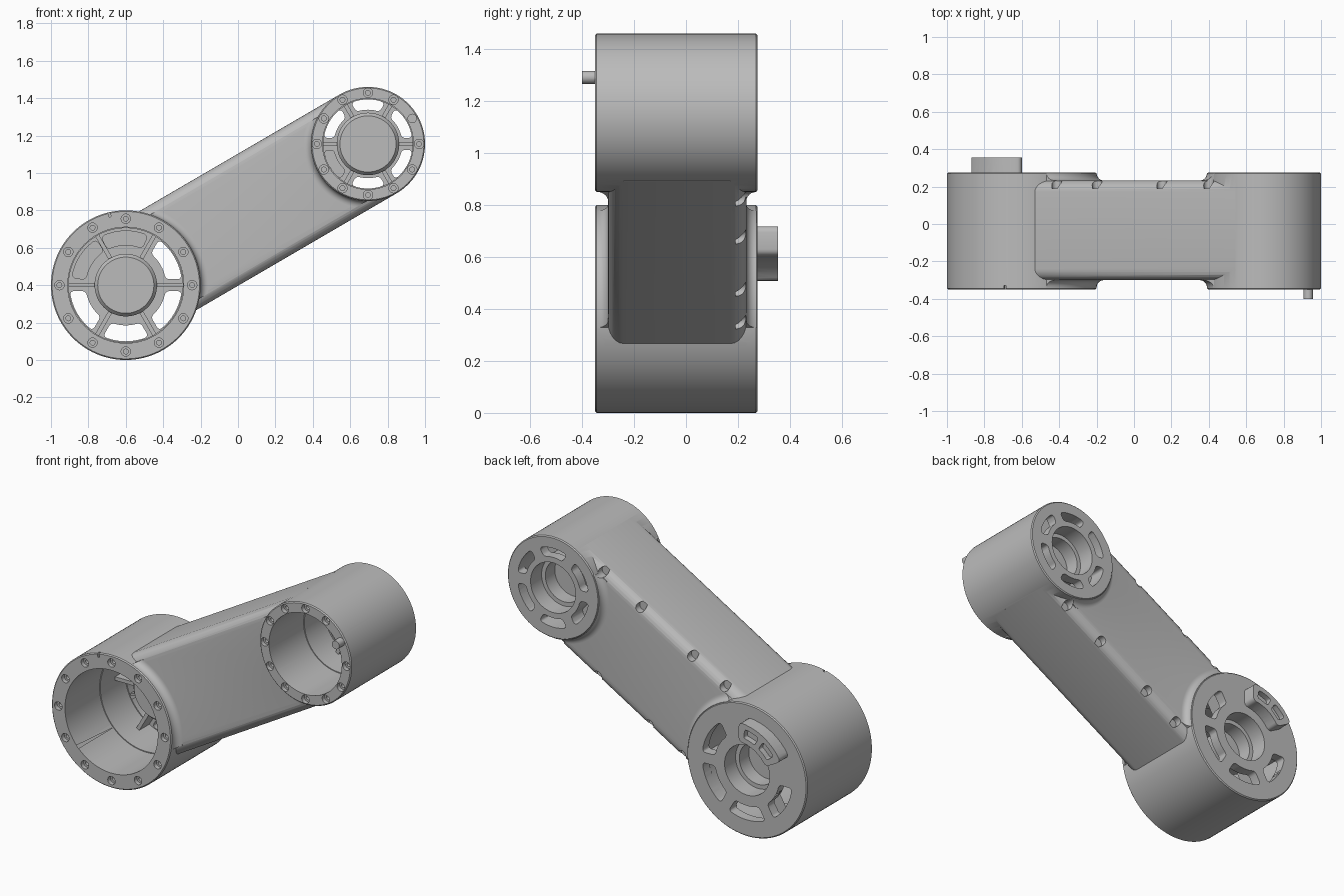
import bpy, bmesh, math
from math import cos, sin, radians
from mathutils import Matrix, Vector

cube = bpy.data.objects.get("Cube")
if cube:
    bpy.data.objects.remove(cube)

FRONT, BACK = -0.35, 0.275            # faces of both joint housings
ARM_FRONT, ARM_BACK = -0.30, 0.232    # faces of the connecting arm
BIG, SMALL = (-0.6, 0.4), (0.695, 1.155)
ARM_HALF = 0.305
PLATE = 0.215                         # inner face of the back plates
dx, dz = SMALL[0] - BIG[0], SMALL[1] - BIG[1]
LENGTH, TILT = math.hypot(dx, dz), math.atan2(dz, dx)

grey = bpy.data.materials.new("light_grey_metal")
grey.use_nodes = True
grey.diffuse_color = (0.5, 0.5, 0.5, 1)
grey.node_tree.nodes["Principled BSDF"].inputs["Base Color"].default_value = (0.5, 0.5, 0.5, 1)


def finish(bm, name):
    bmesh.ops.recalc_face_normals(bm, faces=bm.faces)
    mesh = bpy.data.meshes.new(name)
    bm.to_mesh(mesh)
    bm.free()
    ob = bpy.data.objects.new(name, mesh)
    bpy.context.collection.objects.link(ob)
    return ob


def lathe(bm, profile, center, n=96):
    """Revolve a closed (radius, y) profile about the y axis through center."""
    rings = []
    for r, y in profile:
        rings.append([bm.verts.new((center[0] + r * cos(math.tau * i / n), y,
                                    center[1] + r * sin(math.tau * i / n))) for i in range(n)])
    for k, ring in enumerate(rings):
        nxt = (k + 1) % len(rings)
        if profile[k][0] == 0 and profile[nxt][0] == 0:
            continue
        for i in range(n):
            j = (i + 1) % n
            bm.faces.new((ring[i], ring[j], rings[nxt][j], rings[nxt][i]))
    axis = [v for k, ring in enumerate(rings) if profile[k][0] == 0 for v in ring]
    bmesh.ops.remove_doubles(bm, verts=axis, dist=1e-5)


def disc(bm, r, y0, y1, center, n=96):
    lathe(bm, [(0, y0), (r, y0), (r, y1), (0, y1)], center, n)


def sector(bm, center, a0, a1, r0, r1, y0, y1, margin=0.0, corner=0.02):
    """Prism of an arc segment, its sides kept a fixed margin off the radial lines."""
    pts = []
    for r, flip in ((r1, False), (r0, True)):
        m = math.asin(margin / r)
        s, e = radians(a0) + m, radians(a1) - m
        arc = [s + (e - s) * i / 8 for i in range(9)]
        pts += [(center[0] + r * cos(a), center[1] + r * sin(a)) for a in (arc[::-1] if flip else arc)]
    low = [bm.verts.new((x, y0, z)) for x, z in pts]
    high = [bm.verts.new((x, y1, z)) for x, z in pts]
    n = len(pts)
    bm.faces.new(low)
    bm.faces.new(high[::-1])
    for i in range(n):
        bm.faces.new((low[i], high[i], high[(i + 1) % n], low[(i + 1) % n]))
    edges = [bm.edges.get((low[i], high[i])) for i in (0, 8, 9, 17)]
    bmesh.ops.bevel(bm, geom=edges, offset=corner, segments=4, profile=0.5, affect='EDGES')


def box(bm, origin, angle, x0, x1, half, y0, y1):
    """Box laid along a direction in the xz plane, starting from origin."""
    mat = (Matrix.Translation((origin[0], 0, origin[1])) @ Matrix.Rotation(-angle, 4, 'Y')
           @ Matrix.Translation(((x0 + x1) / 2, (y0 + y1) / 2, 0))
           @ Matrix.Diagonal((x1 - x0, y1 - y0, 2 * half, 1)))
    return bmesh.ops.create_cube(bm, size=1, matrix=mat)["verts"]


def combine(target, bm, operation):
    tool = finish(bm, "helper")
    tool.hide_render = True
    mod = target.modifiers.new("combine", 'BOOLEAN')
    mod.operation, mod.solver, mod.object = operation, 'EXACT', tool
    bpy.context.view_layer.objects.active = target
    bpy.ops.object.modifier_apply(modifier=mod.name)
    bpy.data.objects.remove(tool)


def polar(center, r, angle):
    return center[0] + r * cos(angle), center[1] + r * sin(angle)


JOINTS = [  # centre, outer radius, bore radius, bolt circle, window radii, notch angle
    (BIG, 0.4, 0.31, 0.355, (0.215, 0.3), 103),
    (SMALL, 0.305, 0.243, 0.273, (0.183, 0.238), 36),
]

# Arm with rounded long edges
bm = bmesh.new()
box(bm, BIG, TILT, 0, LENGTH, ARM_HALF, ARM_FRONT, ARM_BACK)
along = Vector((cos(TILT), 0, sin(TILT)))
edges = [e for e in bm.edges
         if abs((e.verts[0].co - e.verts[1].co).normalized().dot(along)) > 0.99]
bmesh.ops.bevel(bm, geom=edges, offset=0.06, segments=6, profile=0.5, affect='EDGES')
body = finish(bm, "arm_housing")

# Concave fillets where the arm meets each joint, trimmed to the arm width
F = 0.04
for center, R, *_ in JOINTS:
    for face, out in ((ARM_FRONT, -1), (ARM_BACK, 1)):
        bm = bmesh.new()
        arc = [(R + F - F * sin(a), face + out * (F - F * cos(a)))
               for a in (radians(15 * i) for i in range(7))]
        lathe(bm, [(R - 0.05, face - out * 0.03), (R + F, face - out * 0.03)] + arc
              + [(R - 0.05, face + out * F)], center)
        fillet = finish(bm, "fillet")
        bm = bmesh.new()
        box(bm, BIG, TILT, 0, LENGTH, ARM_HALF - 0.045, -1, 1)
        combine(fillet, bm, 'INTERSECT')
        bm = bmesh.new()
        bm.from_mesh(fillet.data)
        bpy.data.objects.remove(fillet)
        combine(body, bm, 'UNION')

# Screw pockets along both back edges of the arm
bm = bmesh.new()
for t in (0.38, 0.63, 1.03, 1.32):
    for side in (-1, 1):
        base = polar(BIG, t, TILT)
        spot = polar(base, side * 0.28, TILT + math.pi / 2)
        disc(bm, 0.027, 0.19, 0.262, spot, 24)
combine(body, bm, 'DIFFERENCE')

for center, R, bore, bolts, (w0, w1), notch in JOINTS:
    # Joint housing
    bm = bmesh.new()
    c = 0.006
    lathe(bm, [(0, FRONT), (R - c, FRONT), (R, FRONT + c), (R, BACK - c), (R - c, BACK), (0, BACK)], center)
    combine(body, bm, 'UNION')

    # Stepped bore, open at the front
    bm = bmesh.new()
    lathe(bm, [(0, -0.5), (bore, -0.5), (bore, -0.02), (bore - 0.005, -0.02),
               (bore - 0.005, PLATE), (0, PLATE)], center)
    combine(body, bm, 'DIFFERENCE')

    # Bearing hub
    bm = bmesh.new()
    lathe(bm, [(0, 0.08), (0.15, 0.08), (0.167, 0.1), (0.167, 0.24), (0, 0.24)], center)
    combine(body, bm, 'UNION')

    # Ribs along the spokes
    bm = bmesh.new()
    for k in range(6):
        box(bm, center, radians(60 * k), 0.15, bore + 0.015, 0.011, 0.12, 0.24)
    combine(body, bm, 'UNION')

    # Cable boss on the back of the big joint
    if center is BIG:
        bm = bmesh.new()
        sector(bm, BIG, 90, 151, 0.205, 0.32, 0.25, 0.355, 0, 0.025)
        combine(body, bm, 'UNION')

    # Windows in the back plate
    bm = bmesh.new()
    for k in range(6):
        closed = center is BIG and k in (1, 2)
        if not closed:
            sector(bm, center, 60 * k, 60 * k + 60, w0, w1, 0.17, 0.4, 0.032)
    if center is BIG:
        sector(bm, BIG, 98, 117, 0.235, 0.29, 0.32, 0.4, 0, 0.015)
        sector(bm, BIG, 124, 143, 0.235, 0.29, 0.32, 0.4, 0, 0.015)
        sector(bm, BIG, 123, 172, 0.215, 0.29, 0.17, 0.25, 0)
        sector(bm, BIG, 66, 117, 0.215, 0.29, 0.17, 0.25, 0)
    combine(body, bm, 'DIFFERENCE')

    # Shaft hole with a wider seat at the back
    bm = bmesh.new()
    lathe(bm, [(0, -0.1), (0.125, -0.1), (0.125, 0.17), (0.15, 0.17), (0.15, 0.4), (0, 0.4)], center)
    combine(body, bm, 'DIFFERENCE')

    # Stepped bolt holes and a locating notch in the front rim
    bm = bmesh.new()
    for k in range(12):
        spot = polar(center, bolts, radians(30 * k))
        lathe(bm, [(0, -0.4), (0.025, -0.4), (0.025, -0.325), (0.013, -0.325),
                   (0.013, -0.27), (0, -0.27)], spot, 20)
    box(bm, center, radians(notch), R - 0.025, R + 0.02, 0.006, -0.4, FRONT + 0.022)
    combine(body, bm, 'DIFFERENCE')

# Finish
body.data.materials.clear()
body.data.materials.append(grey)
for ob in bpy.context.selected_objects:
    ob.select_set(False)
body.select_set(True)
bpy.context.view_layer.objects.active = body
bpy.ops.object.shade_smooth_by_angle(angle=radians(30))
